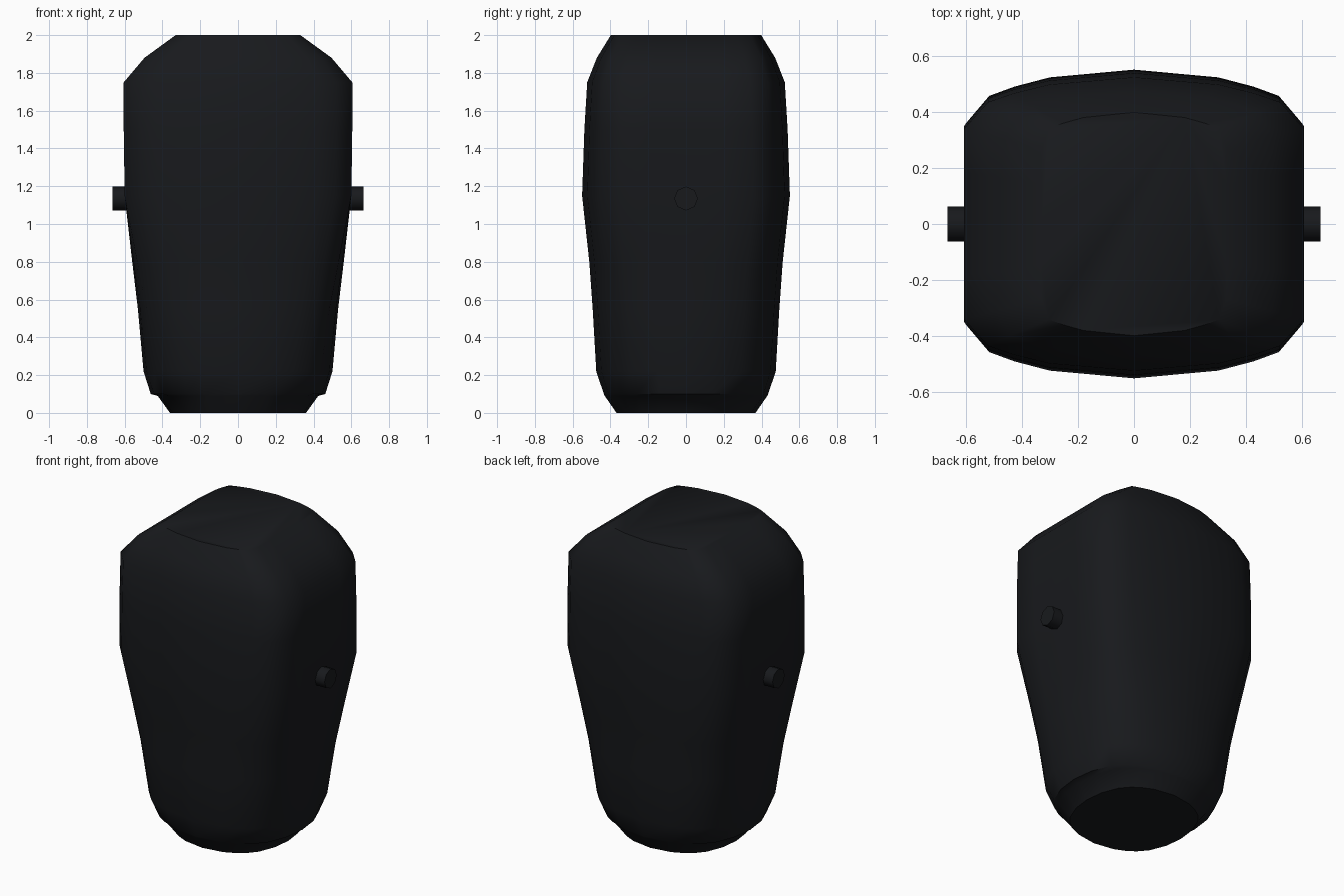
import bpy, bmesh, math

if "Cube" in bpy.data.objects:
    bpy.data.objects.remove(bpy.data.objects["Cube"])

mat = bpy.data.materials.new("dark_shell")
mat.diffuse_color = (0.009, 0.01, 0.012, 1)
mat.use_nodes = True
mat.node_tree.nodes["Principled BSDF"].inputs["Base Color"].default_value = mat.diffuse_color

# quarter outline of the boxy section, paired with angles of a matching circle
BOX = [(1, 0), (1, .35), (1, .65), (.86, .83), (.71, .89), (.5, .95), (0, 1)]
ANG = [0, 18, 36, 48, 58, 70, 90]

# z, half width, half depth, boxiness (0 = ellipse, 1 = box outline)
LEVELS = [
    (0.00, .36, .368, .2), (0.09, .425, .43, .25), (0.10, .462, .435, .25),
    (0.22, .50, .475, .35), (0.55, .53, .494, .55), (0.80, .56, .512, .75),
    (1.15, .60, .55, 1), (1.50, .605, .538, 1), (1.75, .605, .523, 1),
    (1.88, .495, .472, 1.15), (2.00, .33, .398, 1.3),
]


def section(z, hx, hy, k):
    quarter = []
    for (bx, by), a in zip(BOX, ANG):
        cx, cy = math.cos(math.radians(a)), math.sin(math.radians(a))
        quarter.append((min(1, cx + k * (bx - cx)) * hx,
                        min(1, cy + k * (by - cy)) * hy))
    half = quarter + [(-x, y) for x, y in quarter[-2::-1]]
    ring = half + [(x, -y) for x, y in half[-2:0:-1]]
    return [(x, y, z) for x, y in ring]


def finish(ob, angle):
    ob.data.materials.append(mat)
    bpy.ops.object.select_all(action='DESELECT')
    ob.select_set(True)
    bpy.context.view_layer.objects.active = ob
    bpy.ops.object.shade_smooth_by_angle(angle=math.radians(angle))


# tapered body lofted through the sections
bm = bmesh.new()
rings = [[bm.verts.new(p) for p in section(*lv)] for lv in LEVELS]
n = len(rings[0])
for a, b in zip(rings, rings[1:]):
    for i in range(n):
        j = (i + 1) % n
        bm.faces.new((a[i], a[j], b[j], b[i]))
bm.faces.new(rings[0][::-1])
bm.faces.new(rings[-1])
bmesh.ops.recalc_face_normals(bm, faces=bm.faces)
me = bpy.data.meshes.new("body")
bm.to_mesh(me)
bm.free()
body = bpy.data.objects.new("body", me)
bpy.context.collection.objects.link(body)
finish(body, 50)

# short pegs on both sides
for side, name in ((-1, "left_peg"), (1, "right_peg")):
    bpy.ops.mesh.primitive_cylinder_add(
        vertices=8, radius=.063, depth=.13,
        location=(side * .6, 0, 1.135), rotation=(0, math.pi / 2, 0))
    peg = bpy.context.object
    peg.name = name
    finish(peg, 50)
